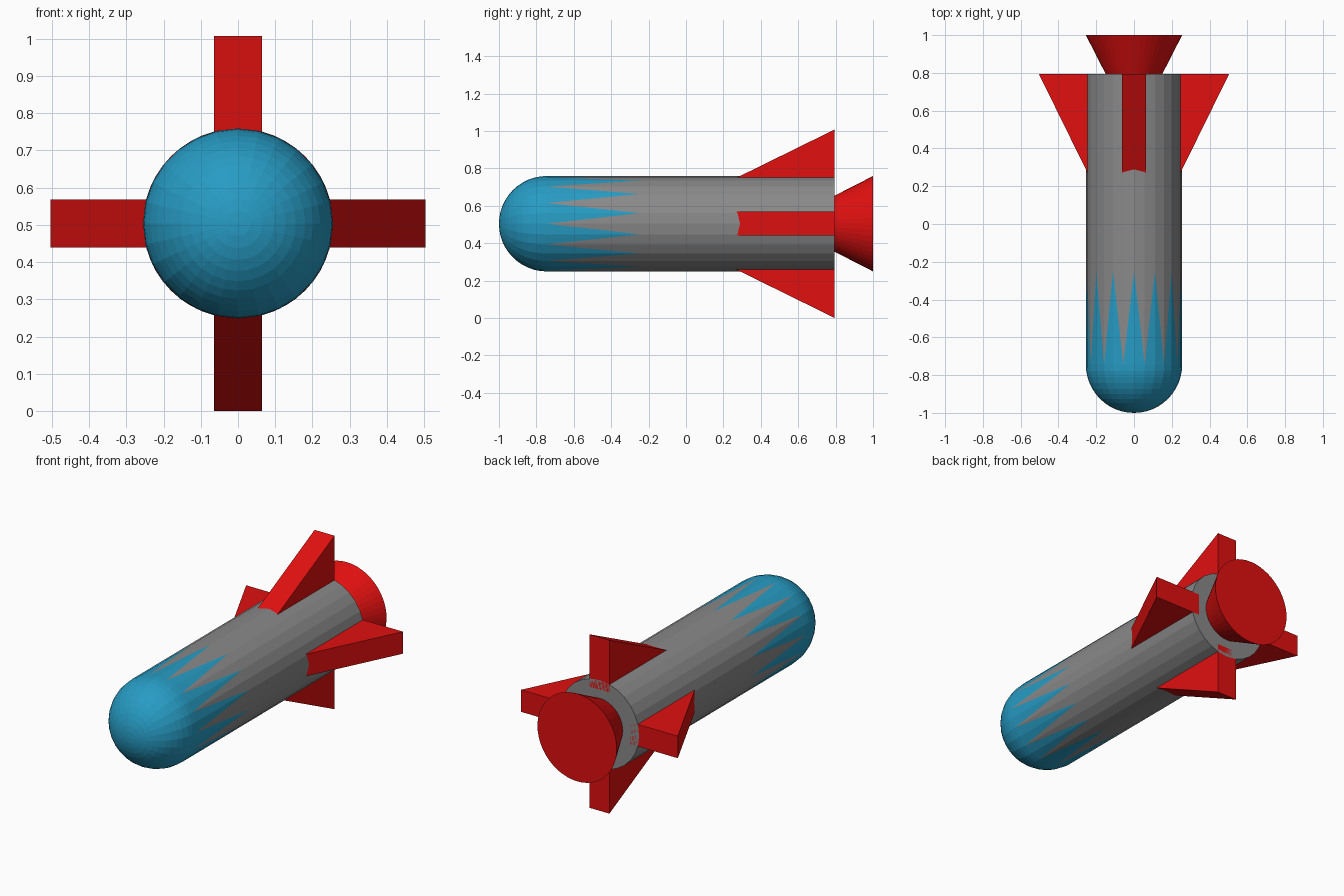
import bpy, bmesh, math

cube = bpy.data.objects.get("Cube")
if cube:
    bpy.data.objects.remove(cube, do_unlink=True)

SIDES = 28
RADIUS = 0.255
AXIS_Z = 0.504
NOSE_Y, TEETH_Y, TAIL_Y = -0.745, -0.25, 0.795


def material(name, rgb):
    mat = bpy.data.materials.new(name)
    mat.use_nodes = True
    color = (*rgb, 1)
    mat.diffuse_color = color
    mat.node_tree.nodes["Principled BSDF"].inputs["Base Color"].default_value = color
    return mat


blue = material("nose blue", (0.02, 0.33, 0.55))
gray = material("body gray", (0.25, 0.25, 0.25))
red = material("fin red", (0.75, 0.005, 0.005))


def finish(name, bm, *mats):
    bmesh.ops.recalc_face_normals(bm, faces=bm.faces)
    mesh = bpy.data.meshes.new(name)
    bm.to_mesh(mesh)
    bm.free()
    for mat in mats:
        mesh.materials.append(mat)
    obj = bpy.data.objects.new(name, mesh)
    obj.location.z = AXIS_Z
    bpy.context.collection.objects.link(obj)
    return obj


def ring(bm, y, radius, sides=SIDES):
    angles = [2 * math.pi * i / sides for i in range(sides)]
    return [bm.verts.new((radius * math.sin(a), y, radius * math.cos(a))) for a in angles]


def bridge(bm, a, b, index=0):
    n = len(a)
    for i in range(n):
        j = (i + 1) % n
        bm.faces.new((a[i], a[j], b[j], b[i])).material_index = index


# Body: domed nose, painted saw teeth, plain tube and flat tail
bm = bmesh.new()
steps = 12
tip = bm.verts.new((0, NOSE_Y - RADIUS, 0))
rings = []
for k in range(1, steps + 1):
    t = math.pi / 2 * k / steps
    rings.append(ring(bm, NOSE_Y - RADIUS * math.cos(t), RADIUS * math.sin(t)))
for i in range(SIDES):
    bm.faces.new((tip, rings[0][i], rings[0][(i + 1) % SIDES]))
for a, b in zip(rings, rings[1:]):
    bridge(bm, a, b)
front, back = rings[-1], ring(bm, TEETH_Y, RADIUS)
for i in range(SIDES):
    j = (i + 1) % SIDES
    peak, valley = (i, j) if i % 2 == 0 else (j, i)
    bm.faces.new((front[i], front[j], back[peak])).material_index = 0
    bm.faces.new((back[i], back[j], front[valley])).material_index = 1
tail = ring(bm, TAIL_Y, RADIUS)
bridge(bm, back, tail, 1)
bm.faces.new(tail).material_index = 1
finish("rocket_body", bm, blue, gray)

# Flared nozzle with a closed end
bm = bmesh.new()
throat, mouth = ring(bm, TAIL_Y - 0.02, 0.14, 48), ring(bm, 1.0, RADIUS, 48)
bridge(bm, throat, mouth)
bm.faces.new(throat)
bm.faces.new(mouth)
finish("nozzle", bm, red)

# Four wedge fins around the tail
profile = [(0.17, 0.2), (TAIL_Y, 0.2), (TAIL_Y, 0.504), (0.787 - 0.5, RADIUS - 0.001)]
half = 0.064
for k, name in enumerate(("top_fin", "left_fin", "bottom_fin", "right_fin")):
    bm = bmesh.new()
    a, b = ([bm.verts.new((x, y, z)) for y, z in profile] for x in (-half, half))
    bridge(bm, a, b)
    bm.faces.new(a)
    bm.faces.new(b)
    finish(name, bm, red).rotation_euler.y = k * math.pi / 2
